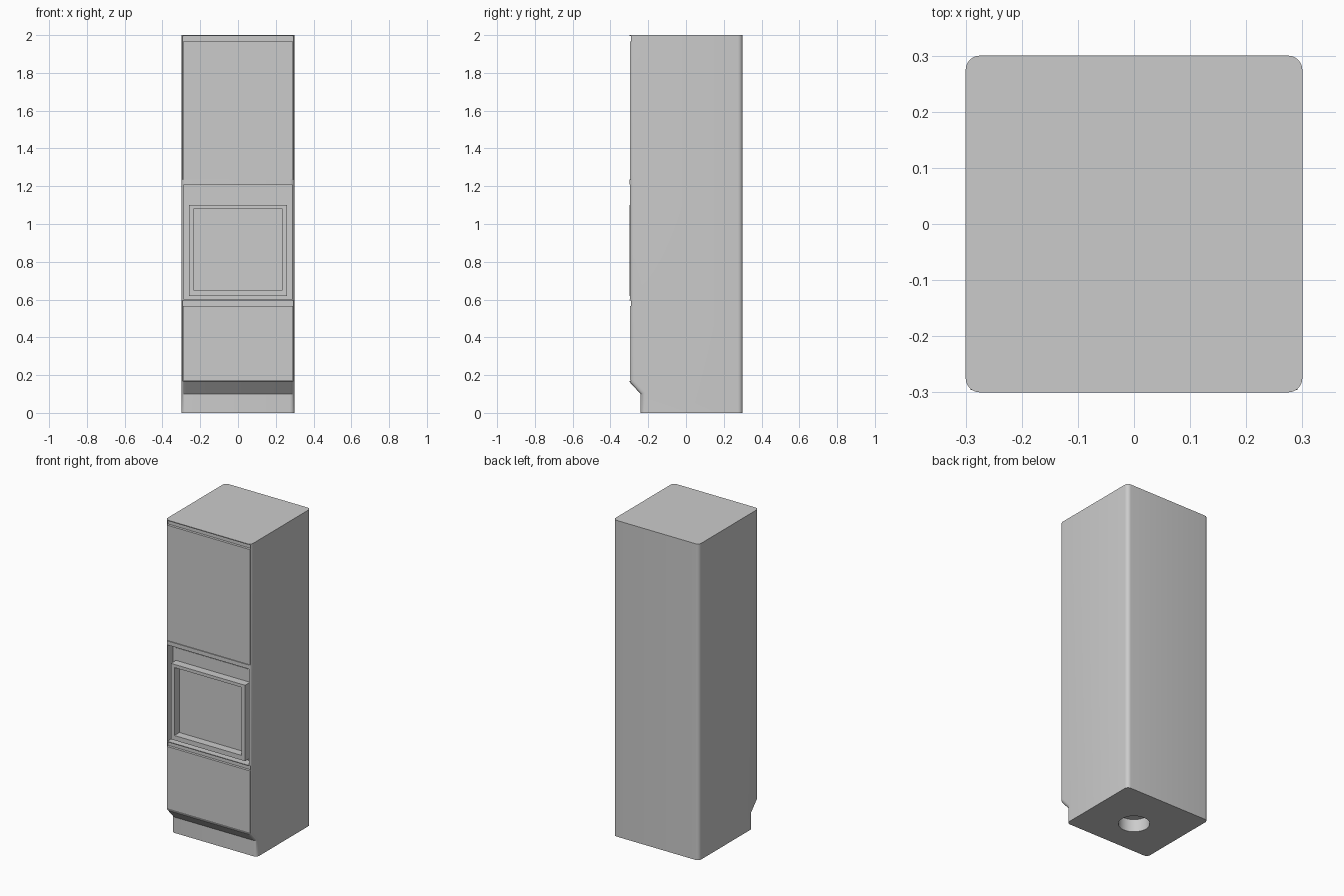
import bpy, bmesh, math

old = bpy.data.objects.get("Cube")
if old:
    bpy.data.objects.remove(old)

grey = bpy.data.materials.new("light_grey")
grey.use_nodes = True
grey.diffuse_color = (0.6, 0.6, 0.6, 1)
grey.node_tree.nodes["Principled BSDF"].inputs["Base Color"].default_value = (0.6, 0.6, 0.6, 1)


def finish(name, bm):
    """Turn a bmesh into a named grey object."""
    bmesh.ops.recalc_face_normals(bm, faces=bm.faces)
    mesh = bpy.data.meshes.new(name)
    bm.to_mesh(mesh)
    bm.free()
    mesh.materials.append(grey)
    obj = bpy.data.objects.new(name, mesh)
    bpy.context.collection.objects.link(obj)
    return obj


def box(name, half_width, y0, y1, z0, z1):
    """Box centred on x = 0."""
    bm = bmesh.new()
    bmesh.ops.create_cube(bm, size=1)
    for v in bm.verts:
        v.co.x *= 2 * half_width
        v.co.y = y0 + (v.co.y + 0.5) * (y1 - y0)
        v.co.z = z0 + (v.co.z + 0.5) * (z1 - z0)
    return finish(name, bm)


def cut(target, cutter):
    """Subtract the cutter and remove it."""
    mod = target.modifiers.new("cut", 'BOOLEAN')
    mod.operation = 'DIFFERENCE'
    mod.solver = 'EXACT'
    mod.object = cutter
    cutter.hide_render = True
    bpy.context.view_layer.objects.active = target
    bpy.ops.object.modifier_apply(modifier=mod.name)
    bpy.data.objects.remove(cutter)


FRONT = -0.3

# Cabinet body: side profile with a toe kick, extruded across, upright edges rounded
profile = [(0.3, 0), (0.3, 2), (FRONT, 2), (FRONT, 0.165), (-0.24, 0.1), (-0.24, 0)]
bm = bmesh.new()
face = bm.faces.new([bm.verts.new((-0.3, y, z)) for y, z in profile])
ext = bmesh.ops.extrude_face_region(bm, geom=[face])
bmesh.ops.translate(bm, vec=(0.6, 0, 0),
                    verts=[g for g in ext["geom"] if isinstance(g, bmesh.types.BMVert)])
bmesh.ops.recalc_face_normals(bm, faces=bm.faces)
uprights = [e for e in bm.edges
            if abs(e.verts[0].co.z - e.verts[1].co.z) > 0.01]
bmesh.ops.bevel(bm, geom=uprights, offset=0.025, segments=6, profile=0.5, affect='EDGES')
body = finish("cabinet_body", bm)

# Recesses for the two doors and the oven niche
for half_width, depth, z0, z1 in [(0.293, 0.02, 0.17, 0.595),
                                  (0.293, 0.02, 1.235, 1.995),
                                  (0.285, 0.055, 0.6, 1.21)]:
    cut(body, box("recess_cutter", half_width, FRONT - 0.1, FRONT + depth, z0, z1))

# Round socket in the underside
bm = bmesh.new()
bmesh.ops.create_cone(bm, cap_ends=True, segments=32, radius1=0.09, radius2=0.09, depth=0.16)
cut(body, finish("socket_cutter", bm))

# Doors, each leaving a grip channel above
box("lower_door", 0.291, FRONT + 0.004, FRONT + 0.021, 0.171, 0.565)
box("upper_door", 0.291, FRONT + 0.004, FRONT + 0.021, 1.236, 1.965)

# Oven door with a sunken window, and the control panel above it
oven = box("oven_door", 0.26, FRONT, FRONT + 0.056, 0.62, 1.1)
cut(oven, box("window_cutter", 0.235, FRONT - 0.1, FRONT + 0.05, 0.65, 1.08))
box("control_panel", 0.26, FRONT + 0.05, FRONT + 0.056, 1.1, 1.18)

# Smooth the rounded corners and socket, keep other edges sharp
bpy.ops.object.select_all(action='DESELECT')
body.select_set(True)
bpy.context.view_layer.objects.active = body
bpy.ops.object.shade_smooth_by_angle(angle=math.radians(30))
